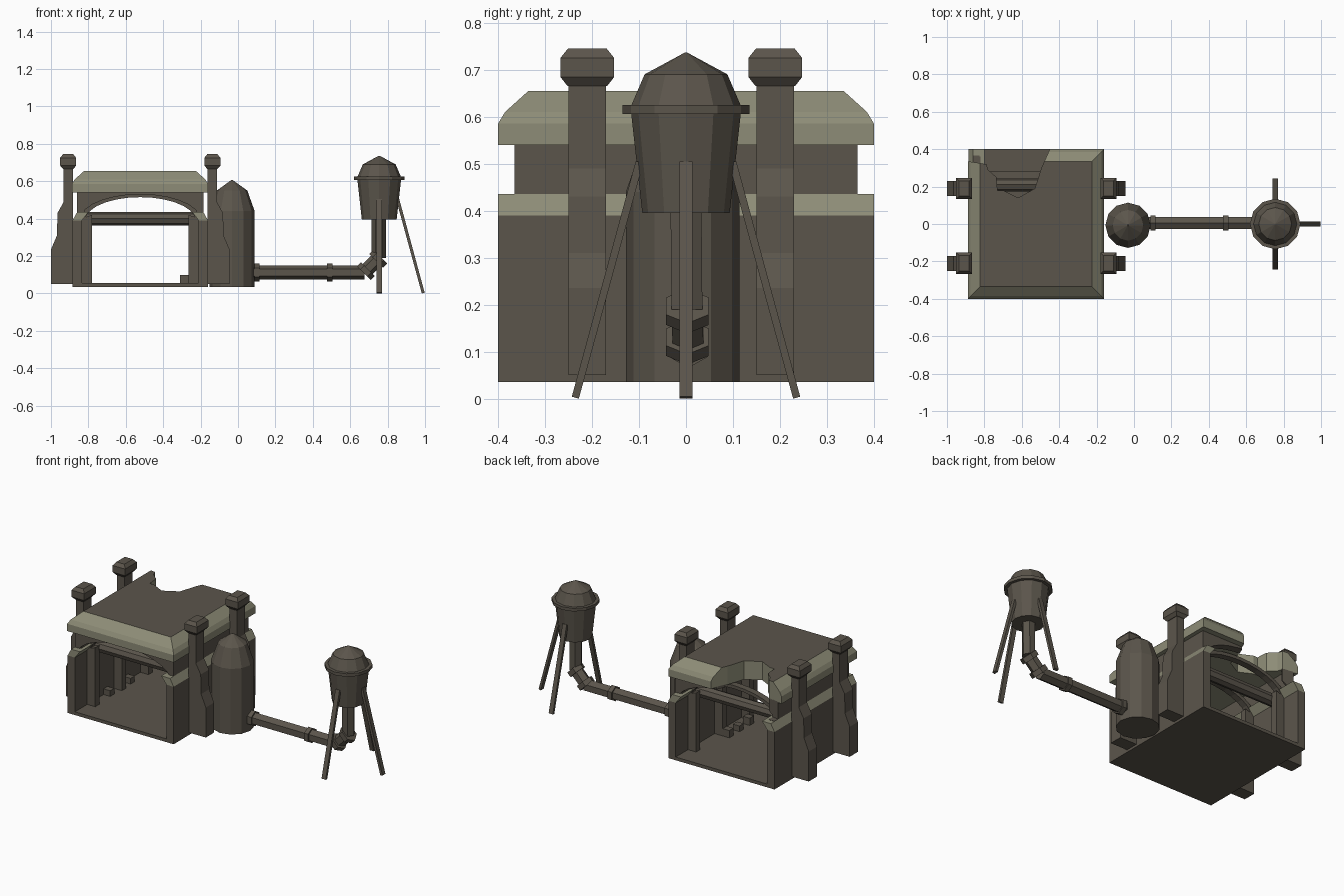
import bpy, bmesh, math
from mathutils import Vector, Matrix

if "Cube" in bpy.data.objects:
    bpy.data.objects.remove(bpy.data.objects["Cube"])

CX = -0.5225  # centre line of the building


def material(name, rgb):
    m = bpy.data.materials.new(name)
    m.diffuse_color = (*rgb, 1)
    m.use_nodes = True
    m.node_tree.nodes["Principled BSDF"].inputs["Base Color"].default_value = m.diffuse_color
    return m


BROWN = material("weathered brown", (0.105, 0.091, 0.071))
TAN = material("dusty tan", (0.27, 0.265, 0.185))


def finish(name, bm, *mats):
    bmesh.ops.recalc_face_normals(bm, faces=bm.faces)
    me = bpy.data.meshes.new(name)
    bm.to_mesh(me)
    bm.free()
    for m in mats:
        me.materials.append(m)
    ob = bpy.data.objects.new(name, me)
    bpy.context.collection.objects.link(ob)
    return ob


def loft(name, rings, *mats):
    """Skin closed rings of points and cap both ends."""
    bm = bmesh.new()
    rows = [[bm.verts.new(p) for p in ring] for ring in rings]
    n = len(rows[0])
    for a, b in zip(rows, rows[1:]):
        for i in range(n):
            j = (i + 1) % n
            bm.faces.new((a[i], a[j], b[j], b[i]))
    bm.faces.new(rows[0])
    bm.faces.new(rows[-1])
    return finish(name, bm, *mats)


def prism(name, pts, y0, y1, mat=BROWN):
    """Front-view (x, z) outline extruded along y."""
    return loft(name, [[(x, y, z) for x, z in pts] for y in (y0, y1)], mat)


def box(name, x0, x1, y0, y1, z0, z1, mat=BROWN):
    return prism(name, [(x0, z0), (x1, z0), (x1, z1), (x0, z1)], y0, y1, mat)


def lathe(name, profile, x, y, n=12):
    return loft(name, [[(x + r * math.cos(2 * math.pi * i / n),
                         y + r * math.sin(2 * math.pi * i / n), z)
                        for i in range(n)] for r, z in profile], BROWN)


def tube(name, p, q, r, n=6):
    p, q = Vector(p), Vector(q)
    d = (q - p).normalized()
    side = Vector((0, 1, 0)) if abs(d.y) < 0.9 else Vector((1, 0, 0))
    up = d.cross(side)
    angles = [2 * math.pi * i / n for i in range(n)]
    return loft(name, [[c + r * (up * math.cos(a) + side * math.sin(a)) for a in angles]
                       for c in (p, q)], BROWN)


def mx(pts, s):
    """Mirror outline about the building's centre line when s is 1."""
    return [(x if s < 0 else 2 * CX - x, z) for x, z in pts]


def arch(a, b, z, n=14):
    return [(CX - a * math.cos(math.pi * i / n), z + b * math.sin(math.pi * i / n))
            for i in range(n + 1)]


# Floor
box("floor", -0.885, -0.16, -0.4, 0.4, 0.035, 0.055)

# Side walls, bands, fins and chimneys on both sides
cut_targets = []
for s, side in ((-1, "left"), (1, "right")):
    prism(side + "_wall", mx([(-0.885, 0.05), (-0.835, 0.05), (-0.835, 0.39), (-0.885, 0.39)], s),
          -0.4, 0.4)
    prism(side + "_wall_band", mx([(-0.885, 0.39), (-0.835, 0.39), (-0.80, 0.435), (-0.86, 0.435)], s),
          -0.4, 0.4, TAN)
    cut_targets.append(prism(side + "_upper_wall",
                             mx([(-0.86, 0.43), (-0.82, 0.43), (-0.82, 0.545), (-0.86, 0.545)], s),
                             -0.36, 0.36))
    for y in (-0.26, 0, 0.26):
        prism(side + "_fin", mx([(-0.84, 0.05), (-0.78, 0.05), (-0.78, 0.42), (-0.84, 0.40)], s),
              y - 0.02, y + 0.02)
    for y in (-0.21, 0.19):
        prism(side + "_chimney", mx([(-1.0, 0.05), (-1.0, 0.235), (-0.968, 0.31), (-0.965, 0.43),
                                     (-0.932, 0.49), (-0.932, 0.67), (-0.882, 0.67), (-0.882, 0.05)], s),
              y - 0.04, y + 0.04)
        cx = -0.908 if s < 0 else 2 * CX + 0.908
        rings = []
        for hx, hy, z in ((0.027, 0.042, 0.665), (0.043, 0.057, 0.684),
                          (0.043, 0.057, 0.725), (0.027, 0.041, 0.745)):
            rings.append([(cx - hx, y - hy, z), (cx + hx, y - hy, z),
                          (cx + hx, y + hy, z), (cx - hx, y + hy, z)])
        loft(side + "_chimney_cap", rings, BROWN)

# Arched end walls
for y0, y1, end in ((-0.365, -0.315, "front"), (0.315, 0.365, "back")):
    outline = arch(0.325, 0.14, 0.39) + [(-0.185, 0.40), (-0.185, 0.545), (-0.86, 0.545), (-0.86, 0.40)]
    cut_targets.append(prism(end + "_arch_wall", outline, y0, y1))

# Inner ribs and cross beams
for y in (-0.26, 0, 0.26):
    prism("arch_rib", arch(0.325, 0.145, 0.39) + arch(0.295, 0.125, 0.39)[::-1], y - 0.02, y + 0.02)
for y in (-0.21, 0.21):
    tube("cross_beam", (-0.84, y, 0.40), (-0.205, y, 0.40), 0.036, 8)

# Small crates on the floor
for i, y in enumerate((-0.1, 0.0, 0.1)):
    box("left_crate", -0.835, -0.79, y - 0.02, y + 0.02, 0.05, 0.09 + 0.01 * (i % 2))
    box("right_crate", -0.31, -0.265, y - 0.12, y - 0.08, 0.05, 0.10 - 0.01 * (i % 2))

# Roof slab with sloped tan rim and brown top
rings = []
for z, d in ((0.54, 0), (0.585, 0), (0.61, 0.015), (0.655, 0.065)):
    x0, x1, y = -0.888 + d, -0.16 - d, 0.4 - d
    rings.append([(x0, -y, z), (x1, -y, z), (x1, y, z), (x0, y, z)])
roof = loft("roof", rings, TAN, BROWN)
for f in roof.data.polygons:
    f.material_index = 1 if f.normal.z > 0.95 else 0
cut_targets.append(roof)

# Broken hole in the back left of the roof
hole = [(-0.45, 0.5), (-0.45, 0.4), (-0.495, 0.3), (-0.53, 0.19), (-0.62, 0.14), (-0.70, 0.18),
        (-0.73, 0.18), (-0.735, 0.25), (-0.78, 0.29), (-0.79, 0.32), (-0.95, 0.345), (-0.95, 0.5)]
cutter = loft("hole_cutter", [[(x, y, z) for x, y in hole] for z in (0.437, 0.8)], TAN)
cutter.hide_render = True
for ob in cut_targets:
    mod = ob.modifiers.new("hole", "BOOLEAN")
    mod.operation = "DIFFERENCE"
    mod.solver = "EXACT"
    mod.object = cutter
    bpy.context.view_layer.objects.active = ob
    bpy.ops.object.modifier_apply(modifier=mod.name)
bpy.data.objects.remove(cutter)

# Silo beside the building
lathe("silo", [(0.121, 0.035), (0.121, 0.44), (0.082, 0.55), (0.004, 0.606)], -0.032, -0.007)

# Pipe from silo to water tower, with collars
path = [(0.07, 0.005, 0.112), (0.675, 0.005, 0.112), (0.753, 0.002, 0.19), (0.753, 0, 0.41)]
for a, b in zip(path, path[1:]):
    tube("pipe", a, b, 0.038)
for x in (0.102, 0.49):
    tube("pipe_collar", (x - 0.014, 0.005, 0.112), (x + 0.014, 0.005, 0.112), 0.047)
for x, z in ((0.683, 0.12), (0.749, 0.186)):
    tube("elbow_collar", (x - 0.011, 0.003, z - 0.011), (x + 0.011, 0.003, z + 0.011), 0.052)

# Water tower tank, rim and dome
TX = 0.755
lathe("tower_tank", [(0.093, 0.395), (0.117, 0.61)], TX, 0)
lathe("tower_rim", [(0.135, 0.606), (0.135, 0.625)], TX, 0)
lathe("tower_dome", [(0.118, 0.62), (0.088, 0.69), (0.003, 0.736)], TX, 0)

# Three splayed legs
for deg in (0, 90, -90):
    leg = prism("tower_leg", [(0.107, 0.505), (0.09, 0.505), (0.228, 0), (0.243, 0.004)], -0.014, 0.014)
    leg.data.transform(Matrix.Translation((TX, 0, 0)) @ Matrix.Rotation(math.radians(deg), 4, "Z"))
